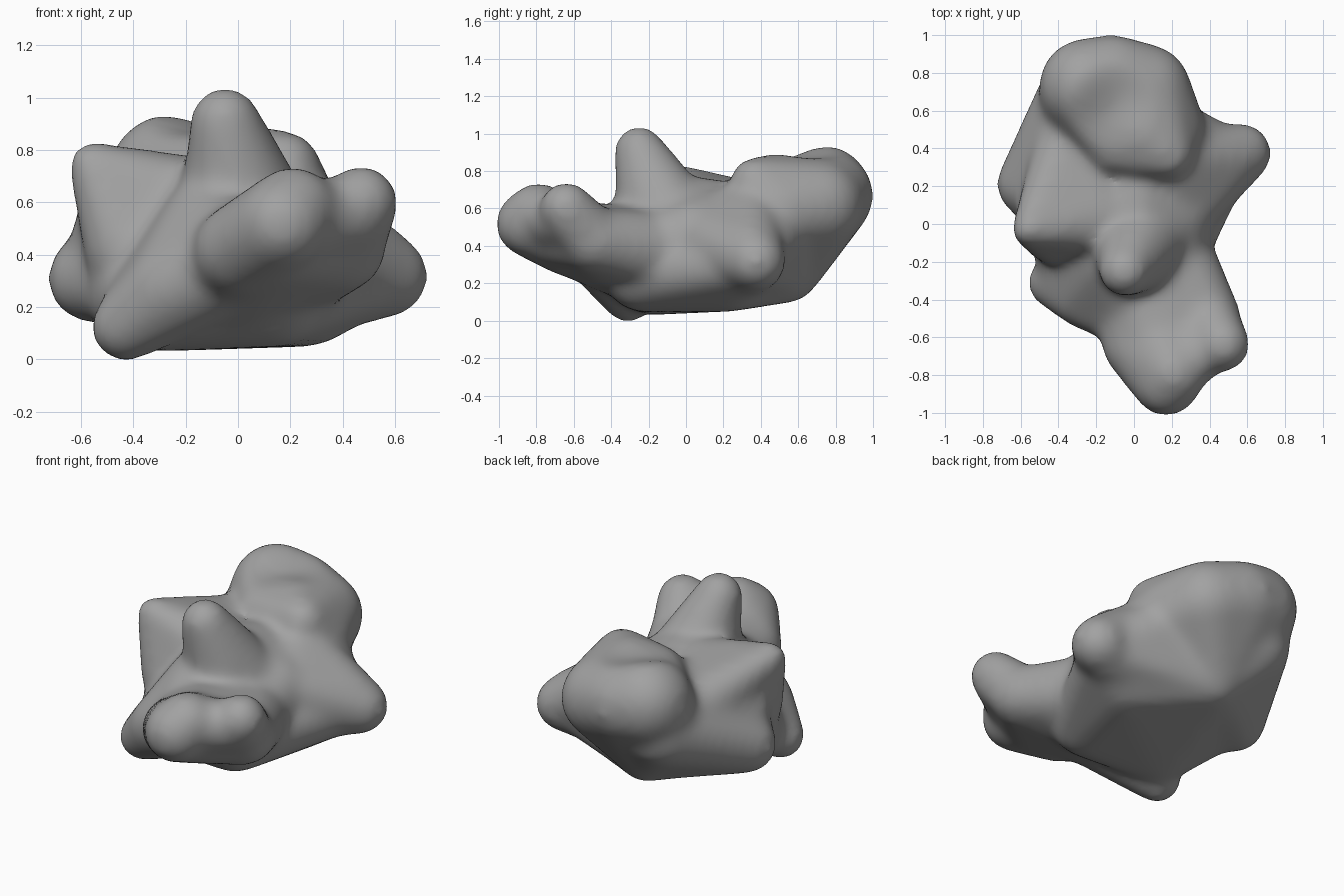
import bpy
import bmesh
from mathutils import Vector

cube = bpy.data.objects.get("Cube")
if cube:
    bpy.data.objects.remove(cube, do_unlink=True)

SWELL = 0.02  # makes up for the shrinkage of the smoothing


def add_lump(target, *balls):
    """Add the convex skin around a few balls (x, y, z, radius)."""
    skin = bmesh.new()
    for x, y, z, r in balls:
        ball = bmesh.new()
        bmesh.ops.create_icosphere(ball, subdivisions=3, radius=r + SWELL)
        for v in ball.verts:
            skin.verts.new(v.co + Vector((x, y, z)))
        ball.free()
    bmesh.ops.convex_hull(skin, input=skin.verts[:])
    loose = [v for v in skin.verts if not v.link_faces]
    bmesh.ops.delete(skin, geom=loose, context='VERTS')
    bmesh.ops.recalc_face_normals(skin, faces=skin.faces[:])
    part = bpy.data.meshes.new("lump")
    skin.to_mesh(part)
    skin.free()
    target.from_mesh(part)
    bpy.data.meshes.remove(part)


bm = bmesh.new()
# core with a flat underside, reaching out to the foot, arm and rear
add_lump(bm, (-.33, -.18, .22, .17), (.15, -.24, .25, .18), (.28, .25, .22, .15),
         (-.5, .22, .31, .14), (-.12, .57, .22, .1), (.48, .34, .31, .13))
add_lump(bm, (0, .08, .54, .21), (.2, .05, .45, .2), (.18, -.2, .36, .2),
         (-.25, .1, .45, .2), (0, .35, .5, .2))
# big rear mass: rounded back, front lip and sloping underside
add_lump(bm, (-.25, .73, .69, .235), (-.12, .77, .67, .215), (.06, .71, .62, .225),
         (.16, .5, .58, .2), (.18, .37, .74, .115), (-.12, .38, .73, .09),
         (-.12, .58, .23, .1), (-.29, .58, .45, .2))
# shoulder falling into the outstretched arm
add_lump(bm, (.57, .375, .32, .14), (.5, .35, .38, .14), (.2, .08, .42, .2),
         (.18, .34, .6, .14), (.25, .28, .25, .15), (.29, .1, .44, .15))
# wall between arm and rear mass
add_lump(bm, (.5, .36, .31, .125), (.15, .48, .52, .19), (-.12, .57, .23, .1),
         (.1, .3, .4, .2))
# flank joining rear mass, low side lobe and side horn
add_lump(bm, (-.56, .21, .31, .15), (-.3, .66, .5, .2), (-.42, .42, .39, .15),
         (-.35, .05, .35, .18), (-.13, .57, .23, .1))
add_lump(bm, (-.52, .2, .36, .13), (-.47, .05, .6, .11), (-.34, .5, .52, .17),
         (-.2, .2, .45, .2))
# upright central horn
add_lump(bm, (-.05, -.25, .91, .115), (0, -.16, .65, .195), (.03, -.09, .54, .23))
# pointed side horn and the web behind it
add_lump(bm, (-.56, -.03, .745, .07), (-.18, .05, .56, .2),
         (-.42, -.05, .42, .15), (-.33, .45, .53, .17))
# low front foot and the slope above it
add_lump(bm, (-.43, -.31, .125, .115), (-.25, -.38, .27, .16),
         (-.08, -.2, .5, .2), (-.02, -.47, .37, .17))
# broad front web carrying two blunt lobes
add_lump(bm, (.14, -.7, .47, .17), (.4, -.5, .43, .15), (.2, -.15, .37, .2),
         (.02, -.3, .36, .23), (0, -.6, .41, .16))
add_lump(bm, (.21, -.79, .565, .155), (.17, -.84, .52, .16), (.01, -.64, .42, .16),
         (.08, -.5, .4, .18))
add_lump(bm, (.47, -.64, .6, .125), (.38, -.5, .43, .16))
add_lump(bm, (.46, -.62, .55, .12), (.25, -.74, .54, .14), (.3, -.5, .42, .16))

mesh = bpy.data.meshes.new("body")
bm.to_mesh(mesh)
bm.free()
body = bpy.data.objects.new("body", mesh)
bpy.context.collection.objects.link(body)

# melt the lumps into one soft skin
remesh = body.modifiers.new("melt", 'REMESH')
remesh.mode = 'VOXEL'
remesh.voxel_size = 0.025
soften = body.modifiers.new("soften", 'SMOOTH')
soften.factor = 0.5
soften.iterations = 24
bpy.context.view_layer.update()
graph = bpy.context.evaluated_depsgraph_get()
skin_mesh = bpy.data.meshes.new_from_object(body.evaluated_get(graph))
body.modifiers.clear()
body.data = skin_mesh
bpy.data.meshes.remove(mesh)
skin_mesh.name = "body"

# shallow hollow on top of the rear mass
hollow = Vector((-.12, .62, .9))
for v in skin_mesh.vertices:
    near = max(0, 1 - (v.co - hollow).length / .26)
    v.co.z -= .05 * near * near * (3 - 2 * near)

# stand the foot on the ground
lowest = min(v.co.z for v in skin_mesh.vertices)
for v in skin_mesh.vertices:
    v.co.z -= lowest

for face in skin_mesh.polygons:
    face.use_smooth = True

# plain grey
grey = bpy.data.materials.new("grey")
grey.use_nodes = True
colour = (.36, .36, .36, 1)
grey.diffuse_color = colour
grey.node_tree.nodes["Principled BSDF"].inputs["Base Color"].default_value = colour
skin_mesh.materials.clear()
skin_mesh.materials.append(grey)
